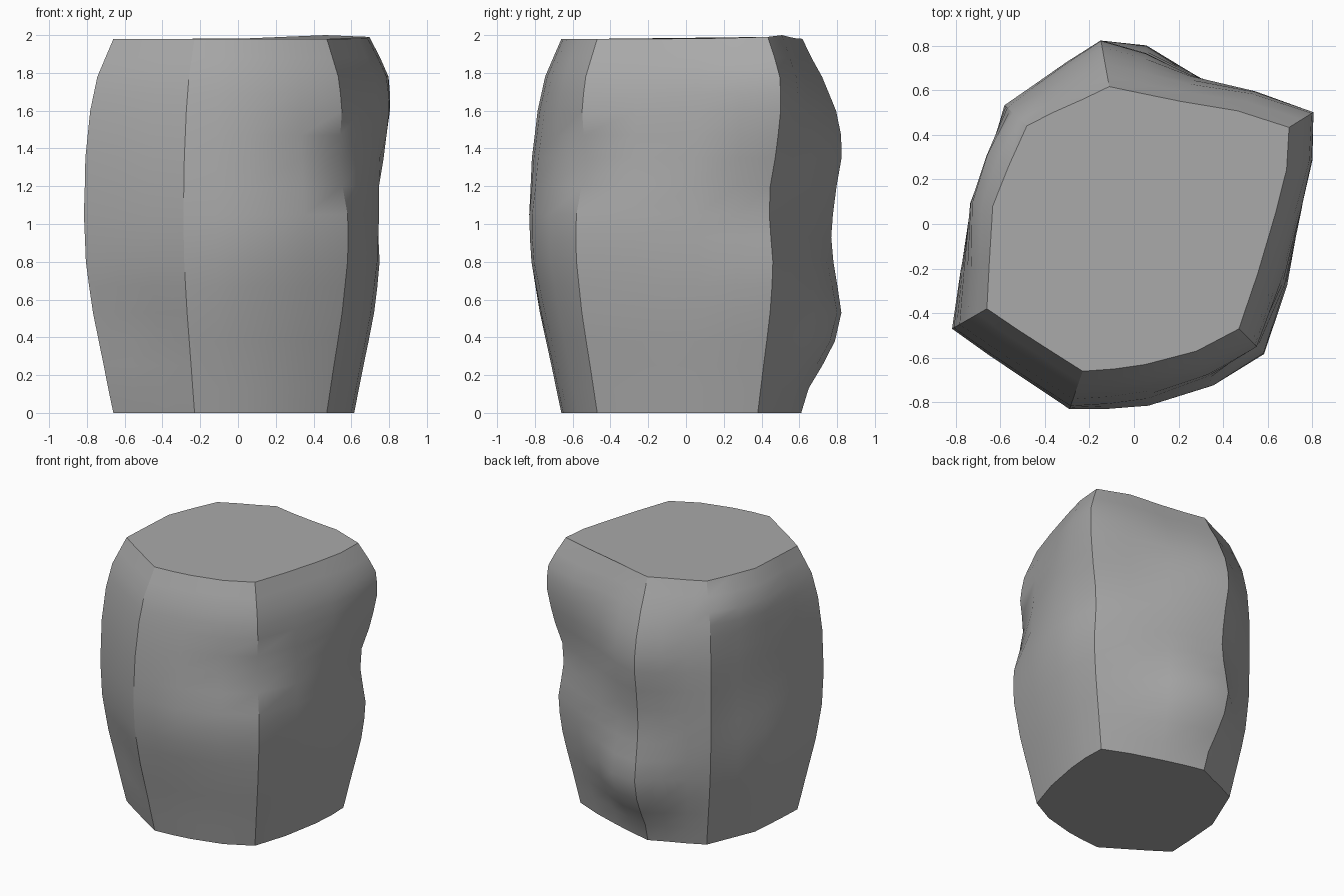
import bpy, bmesh, math
from mathutils import Vector

cube = bpy.data.objects.get("Cube")
if cube:
    bpy.data.objects.remove(cube, do_unlink=True)

# Base outline of the boulder, counter-clockwise from the front left corner
OUTLINE = [(-.66, -.38), (-.52, -.475), (-.38, -.565),
           (-.23, -.66), (-.09, -.65), (.05, -.63), (.28, -.57),
           (.47, -.47), (.55, -.22), (.6, .05), (.615, .22),
           (.61, .38), (.42, .46), (.2, .53), (.04, .575),
           (-.11, .61), (-.23, .555), (-.36, .5),
           (-.48, .44), (-.555, .26), (-.63, .08), (-.65, -.18)]

# Barrel-shaped swelling: height and scale
SWELL = [(0, 1), (.25, 1.08), (.5, 1.165), (.8, 1.23), (1.05, 1.25),
         (1.35, 1.235), (1.6, 1.19), (1.78, 1.13), (1.98, 1)]

# Lumps and hollows: centre, radius, outward push
LUMPS = [((.72, .46, 1.83), .4, .13),
         ((.74, .47, 1.1), .24, -.07),
         ((0, .72, .47), .29, .14),
         ((-.1, .78, 1.47), .32, .085),
         ((-.64, .22, 1.78), .16, .05),
         ((-.76, .14, 1.1), .45, -.07),
         ((-.56, -.62, .45), .2, -.03),
         ((.12, -.8, .9), .32, .035),
         ((.58, -.62, 1.33), .22, -.065),
         ((.4, .58, 1.25), .22, -.03)]


def swell(z):
    for (z0, s0), (z1, s1) in zip(SWELL, SWELL[1:]):
        if z <= z1:
            return s0 + (s1 - s0) * (z - z0) / (z1 - z0)
    return SWELL[-1][1]


def place(x, y, z):
    """Scale an outline point for its height and push it by the lumps."""
    p = Vector((x * swell(z), y * swell(z), z))
    out = Vector((x, y, 0)).normalized()
    push = sum(amount * math.exp(-((p - Vector(c)).length / r) ** 2)
               for c, r, amount in LUMPS)
    return p + out * push * min(1, z * 4)


# Rings of points joined into walls
bm = bmesh.new()
heights = [0, .13, .25, .38, .53, .67, .8, .93, 1.05, 1.2,
           1.35, 1.47, 1.6, 1.69, 1.78, 1.88, 1.98]
rings = [[bm.verts.new(place(x, y, z)) for x, y in OUTLINE] for z in heights]
n = len(OUTLINE)
for low, high in zip(rings, rings[1:]):
    for i in range(n):
        j = (i + 1) % n
        bm.faces.new((low[i], low[j], high[j], high[i]))

# Flat base and top, the top rising slightly at the back right
for v in rings[-1]:
    d = (v.co.xy - Vector((.47, .52))).length
    v.co.z += .02 * math.exp(-(d / .3) ** 2)
bm.faces.new(rings[0][::-1])
bm.faces.new(rings[-1])
bmesh.ops.recalc_face_normals(bm, faces=bm.faces[:])

mesh = bpy.data.meshes.new("boulder")
bm.to_mesh(mesh)
bm.free()
boulder = bpy.data.objects.new("boulder", mesh)
bpy.context.collection.objects.link(boulder)

# Stone colour
stone = bpy.data.materials.new("grey stone")
stone.use_nodes = True
colour = (.4, .4, .4, 1)
stone.diffuse_color = colour
stone.node_tree.nodes["Principled BSDF"].inputs["Base Color"].default_value = colour
mesh.materials.append(stone)

# Smooth walls with crisp corners
bpy.ops.object.select_all(action="DESELECT")
boulder.select_set(True)
bpy.context.view_layer.objects.active = boulder
bpy.ops.object.shade_smooth_by_angle(angle=math.radians(30))
